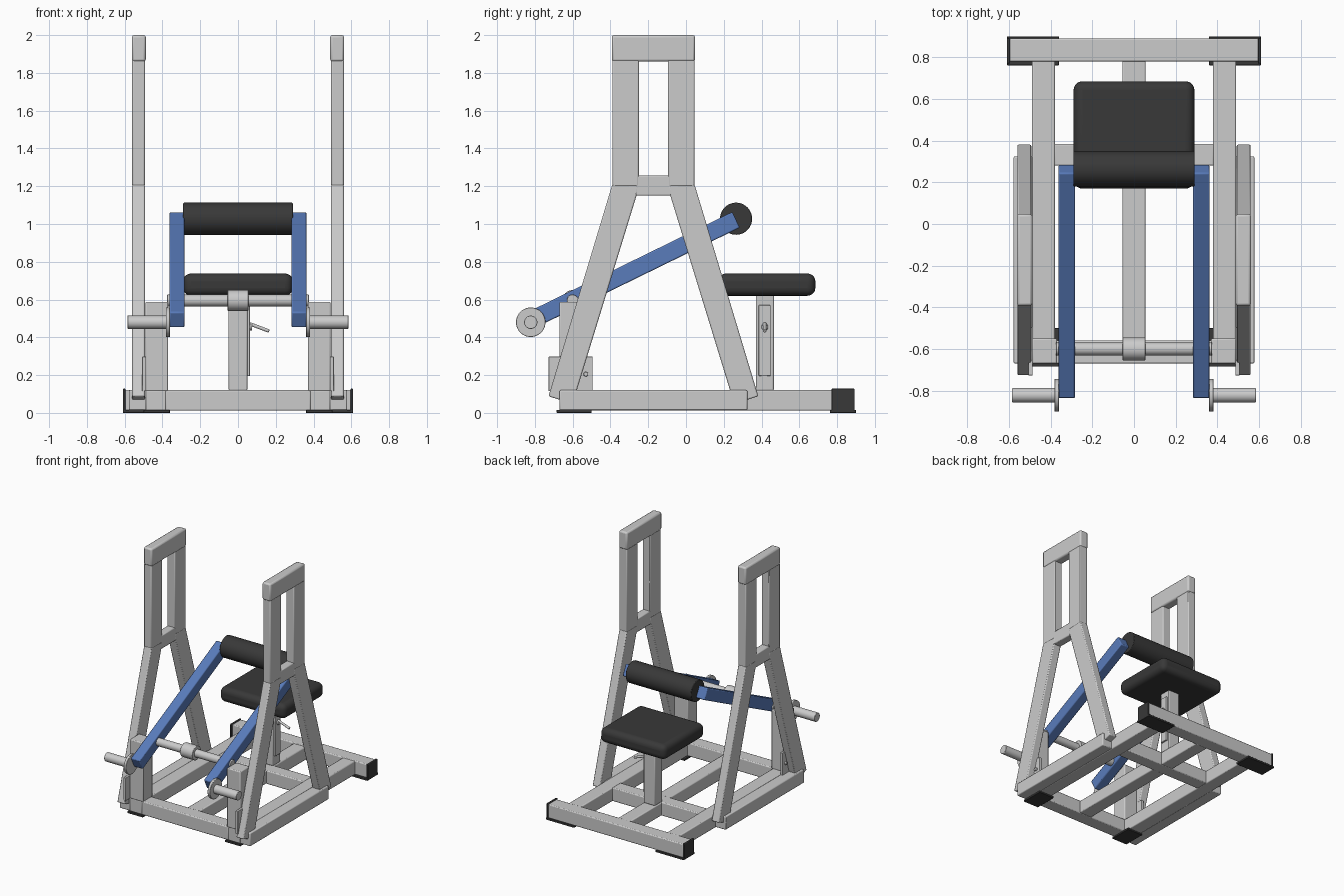
import bpy, bmesh, math
from mathutils import Vector

if "Cube" in bpy.data.objects:
    bpy.data.objects.remove(bpy.data.objects["Cube"])


def material(name, color):
    m = bpy.data.materials.new(name)
    m.diffuse_color = (*color, 1)
    m.use_nodes = True
    m.node_tree.nodes["Principled BSDF"].inputs["Base Color"].default_value = m.diffuse_color
    return m


BLACK = material("black_padding", (0.04, 0.04, 0.04))
BLUE = material("blue_paint", (0.10, 0.20, 0.50))


def finish(ob, mat, bevel, segs=2):
    if mat:
        ob.data.materials.append(mat)
    if bevel:
        b = ob.modifiers.new("rounded_edges", 'BEVEL')
        b.width, b.segments, b.limit_method = bevel, segs, 'ANGLE'
    bpy.ops.object.select_all(action='DESELECT')
    ob.select_set(True)
    bpy.context.view_layer.objects.active = ob
    bpy.ops.object.shade_smooth_by_angle(angle=math.radians(35))
    return ob


def prism(name, x0, x1, yz, mat=None, bevel=0.007, segs=2):
    """Side-view outline extruded along x."""
    bm = bmesh.new()
    f = bm.faces.new([bm.verts.new((x0, y, z)) for y, z in yz])
    out = bmesh.ops.extrude_face_region(bm, geom=[f])
    verts = [v for v in out["geom"] if isinstance(v, bmesh.types.BMVert)]
    bmesh.ops.translate(bm, verts=verts, vec=(x1 - x0, 0, 0))
    bmesh.ops.recalc_face_normals(bm, faces=bm.faces)
    me = bpy.data.meshes.new(name)
    bm.to_mesh(me)
    bm.free()
    ob = bpy.data.objects.new(name, me)
    bpy.context.collection.objects.link(ob)
    return finish(ob, mat, bevel, segs)


def box(name, x0, x1, y0, y1, z0, z1, mat=None, bevel=0.007, segs=2):
    return prism(name, x0, x1, [(y0, z0), (y1, z0), (y1, z1), (y0, z1)], mat, bevel, segs)


def rod(name, a, b, r, mat=None, bevel=0.003, sides=40):
    a, b = Vector(a), Vector(b)
    bpy.ops.mesh.primitive_cylinder_add(vertices=sides, radius=r, depth=(b - a).length,
                                        location=(a + b) / 2)
    ob = bpy.context.object
    ob.name = name
    ob.rotation_euler = (b - a).to_track_quat('Z', 'Y').to_euler()
    return finish(ob, mat, bevel)


# Base frame
box("rear_base_bar", -0.60, 0.60, 0.78, 0.89, 0.012, 0.122)
box("front_base_bar", -0.385, 0.385, -0.67, -0.56, 0.012, 0.12)
box("middle_base_bar", -0.385, 0.385, 0.28, 0.385, 0.012, 0.12)
box("centre_base_rail", -0.055, 0.055, -0.565, 0.785, 0.014, 0.118)

# Seat, post and adjuster
box("seat_post", -0.05, 0.05, 0.37, 0.465, 0.118, 0.63)
box("seat_post_plate", 0.045, 0.063, 0.385, 0.448, 0.195, 0.57, bevel=0.003)
rod("adjuster_boss", (0.05, 0.417, 0.455), (0.075, 0.417, 0.455), 0.018)
rod("adjuster_handle", (0.06, 0.417, 0.472), (0.165, 0.417, 0.433), 0.009)
box("seat_pad", -0.29, 0.29, 0.17, 0.685, 0.62, 0.738, BLACK, 0.042, 5)

# Pivot shaft and roller pad
rod("pivot_shaft", (-0.375, -0.6, 0.595), (0.375, -0.6, 0.595), 0.031)
rod("pivot_hub", (-0.055, -0.6, 0.595), (0.055, -0.6, 0.595), 0.055)
rod("roller_pad", (-0.29, 0.265, 1.028), (0.29, 0.265, 1.028), 0.085, BLACK, 0.004, 48)

# A-frame outlines: front half, mirrored about its own centre line
MID = -0.1725
leg = [(-0.39, 1.21), (-0.728, 0.088), (-0.6, 0.048), (-0.262, 1.15), (-0.25, 1.205)]
post = [(-0.39, 1.2), (-0.25, 1.2), (-0.25, 1.87), (-0.39, 1.87)]

for s, side in ((1, "right"), (-1, "left")):
    def X(a, b):
        return (s * a, s * b)

    # Base rails, rubber feet and end caps
    box(side + "_base_rail", *X(0.38, 0.49), -0.67, 0.785, 0.012, 0.12)
    box(side + "_outer_rail", *X(0.485, 0.578), -0.67, 0.325, 0.014, 0.12)
    box(side + "_rear_foot", *X(0.36, 0.61), 0.762, 0.9, 0.0, 0.016, BLACK, 0.003)
    box(side + "_rear_end_cap", *X(0.595, 0.61), 0.77, 0.892, 0.008, 0.128, BLACK, 0.004)
    box(side + "_front_foot", *X(0.362, 0.5), -0.685, -0.5, 0.0, 0.016, BLACK, 0.003)

    # Front upright with gusset plate and bolt
    box(side + "_pivot_upright", *X(0.37, 0.49), -0.67, -0.55, 0.115, 0.588)
    box(side + "_gusset_plate", *X(0.487, 0.507), -0.727, -0.495, 0.115, 0.298, bevel=0.002)
    rod(side + "_gusset_bolt", (s * 0.5, -0.53, 0.205), (s * 0.52, -0.53, 0.205), 0.014, sides=6)

    # A-frame tower
    for flip, end in ((False, "front"), (True, "rear")):
        def outline(pts):
            return [(2 * MID - y, z) for y, z in pts] if flip else pts
        prism(f"{side}_{end}_leg", *X(0.493, 0.56), outline(leg))
        prism(f"{side}_{end}_post", *X(0.493, 0.56), outline(post))
    box(side + "_tower_crossbar", *X(0.494, 0.559), -0.27, -0.075, 1.15, 1.258)
    box(side + "_tower_top", *X(0.488, 0.562), -0.393, 0.048, 1.86, 2.0, bevel=0.012)

    # Lever arm
    a, b = Vector((-0.818, 0.492)), Vector((0.265, 1.022))
    d = (b - a).normalized()
    n = Vector((-d.y, d.x)) * 0.046
    prism(side + "_lever_arm", *X(0.283, 0.363), [a - n, b - n, b + n, a + n], BLUE)

    # Weight peg and its collar
    rod(side + "_peg_collar", (s * 0.36, -0.822, 0.48), (s * 0.382, -0.822, 0.48), 0.078)
    rod(side + "_weight_peg", (s * 0.375, -0.822, 0.48), (s * 0.585, -0.822, 0.48), 0.035)
